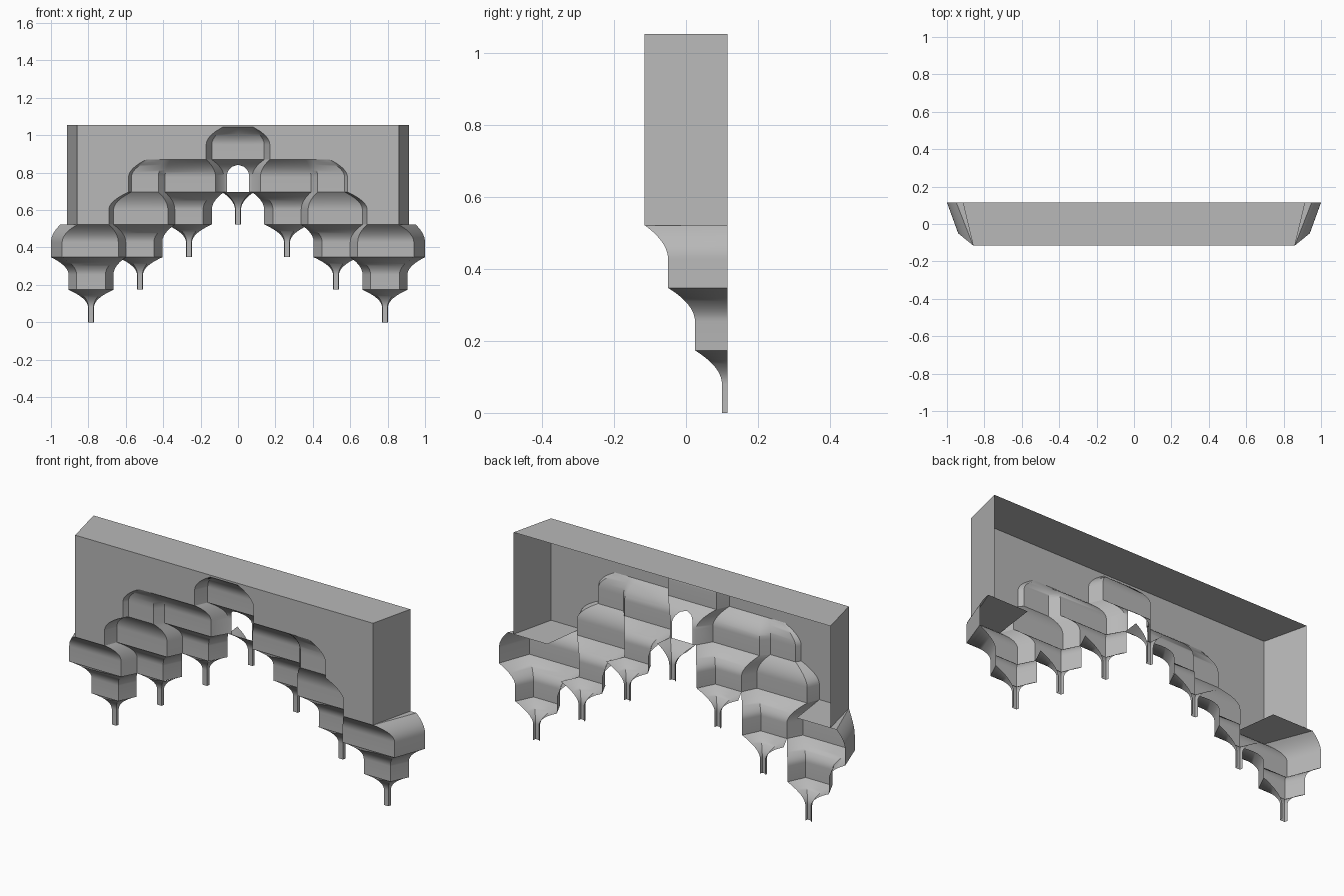
import bpy, bmesh, math

cube = bpy.data.objects.get("Cube")
if cube:
    bpy.data.objects.remove(cube, do_unlink=True)

stone = bpy.data.materials.new("grey_stone")
stone.use_nodes = True
stone.diffuse_color = (0.48, 0.48, 0.48, 1)
stone.node_tree.nodes["Principled BSDF"].inputs["Base Color"].default_value = stone.diffuse_color

STEP = 0.174      # height of one tier
PITCH = 0.262     # spacing of the pendants
FRONT, MID, BLOCK, BACK = -0.115, -0.05, 0.025, 0.115
RISE, N = 0.08, 10  # plain wall below the cove, cove segments


def finish(name, bm, smooth=True):
    """Turn a right-hand half into a mirrored object."""
    bmesh.ops.remove_doubles(bm, verts=bm.verts, dist=0.0005)
    mesh = bpy.data.meshes.new(name)
    bm.to_mesh(mesh)
    bm.free()
    obj = bpy.data.objects.new(name, mesh)
    bpy.context.collection.objects.link(obj)
    mesh.materials.append(stone)
    mod = obj.modifiers.new("mirror", 'MIRROR')
    mod.use_clip = True
    mod.merge_threshold = 0.0005
    if smooth:
        bpy.ops.object.select_all(action='DESELECT')
        obj.select_set(True)
        bpy.context.view_layer.objects.active = obj
        bpy.ops.object.shade_smooth_by_angle(angle=math.radians(42))
    return obj


def cove_rows(level, low, high):
    """Rows of points: a plain wall, then a cove flaring to the next tier."""
    z = level * STEP
    rows = [[(x, y, z) for x, y in low]]
    for i in range(N + 1):
        t = i / N
        rows.append([(a + (c - a) * t * t, b + (d - b) * t * t,
                      z + RISE + (STEP - RISE) * t)
                     for (a, b), (c, d) in zip(low, high)])
    return rows


def loft(name, rows):
    bm = bmesh.new()
    grid = [[bm.verts.new(p) for p in row] for row in rows]
    for lo, hi in zip(grid, grid[1:]):
        for i in range(len(lo) - 1):
            bm.faces.new((lo[i], hi[i], hi[i + 1], lo[i + 1]))
    return finish(name, bm)


def cell(cx, half=0.12):
    """Plan of a half-hexagonal block against the back plane."""
    return [(cx + half, BACK), (cx + 0.077, BLOCK), (cx - 0.077, BLOCK), (cx - half, BACK)]


def pin(cx):
    return [(cx + 0.016, BACK), (cx + 0.013, 0.1), (cx - 0.013, 0.1), (cx - 0.016, BACK)]


# Pendants: thin pins flaring into blocks, one tier higher toward the middle
for n, name in enumerate(("outer_pendant", "second_pendant", "inner_pendant")):
    cx = PITCH * (3 - n)
    loft(name, cove_rows(n, pin(cx), cell(cx)))
mid_low = [(0.016, BACK), (0.013, 0.1), (0, 0.1)]
mid_high = [(0.085, BACK), (0.073, BLOCK), (0, BLOCK)]
loft("centre_pendant", cove_rows(3, mid_low, mid_high))

# Plans of the stacked tiers, listed from the outer end to the inner end
tier1 = cell(3 * PITCH)
tier2 = [(1, BACK), (0.94, MID), (0.64, MID), (0.6, BLOCK), (0.45, BLOCK), (0.405, BACK)]
tier3 = [(0.69, FRONT), (0.665, MID), (0.375, MID), (0.338, BLOCK), (0.187, BLOCK), (0.14, BACK)]
tier4 = [(0.585, FRONT), (0.57, -0.09), (0.425, -0.09), (0.39, MID), (0.12, MID),
         (0.075, BLOCK), (0.06, 0.03)]
tier5 = [(0.17, FRONT), (0.14, MID), (0, MID)]
ledge_edge = [(0.95, BACK), (0.86, FRONT)]

loft("foot_tier", cove_rows(1, tier1, tier2[:4]))
loft("lower_tier", cove_rows(2, tier2, ledge_edge + tier3[:4]))
rows3 = cove_rows(3, tier3, tier4[:6])
loft("middle_tier", rows3)
rows4 = cove_rows(4, tier4, [(x, FRONT) for x in (0.49, 0.47, 0.4, 0.36)] + tier5)
for i, row in enumerate(rows4[1:]):      # round the head of the small central arch
    t = min(1, i / (N * 0.7))
    row[-1] = (0.06 * math.sqrt(1 - t * t), row[-1][1], row[-1][2])
loft("upper_tier", rows4)
rows5 = cove_rows(5, tier5, [(0.08, FRONT), (0.06, FRONT), (0, FRONT)])
loft("crown_tier", rows5)

# Wall box: front panel cut along the stepped outline, end wall, top and ledge
TOP, BASE = 1.054, 3 * STEP
bm = bmesh.new()


def face(points):
    return bm.faces.new([bm.verts.new(p) for p in points])


outline = [row[0] for rows in (rows3, rows4, rows5) for row in rows]
path = [(0, FRONT, TOP), (0.86, FRONT, TOP), (0.86, FRONT, BASE)]
for p in outline + [rows5[-1][-1]]:
    if math.dist(p, path[-1]) > 0.001:
        path.append(p)
panel = face(path[::-1])
panel.normal_update()
if panel.normal.y > 0:
    panel.normal_flip()
bmesh.ops.triangulate(bm, faces=[panel])
face([(0.86, FRONT, BASE), (0.915, BACK, BASE), (0.915, BACK, TOP), (0.86, FRONT, TOP)])
face([(0, FRONT, TOP), (0.86, FRONT, TOP), (0.915, BACK, TOP), (0, BACK, TOP)])
face([(0.69, FRONT, BASE), (0.86, FRONT, BASE), (0.95, BACK, BASE), (0.72, BACK, BASE)])
finish("wall_box", bm, smooth=False)
